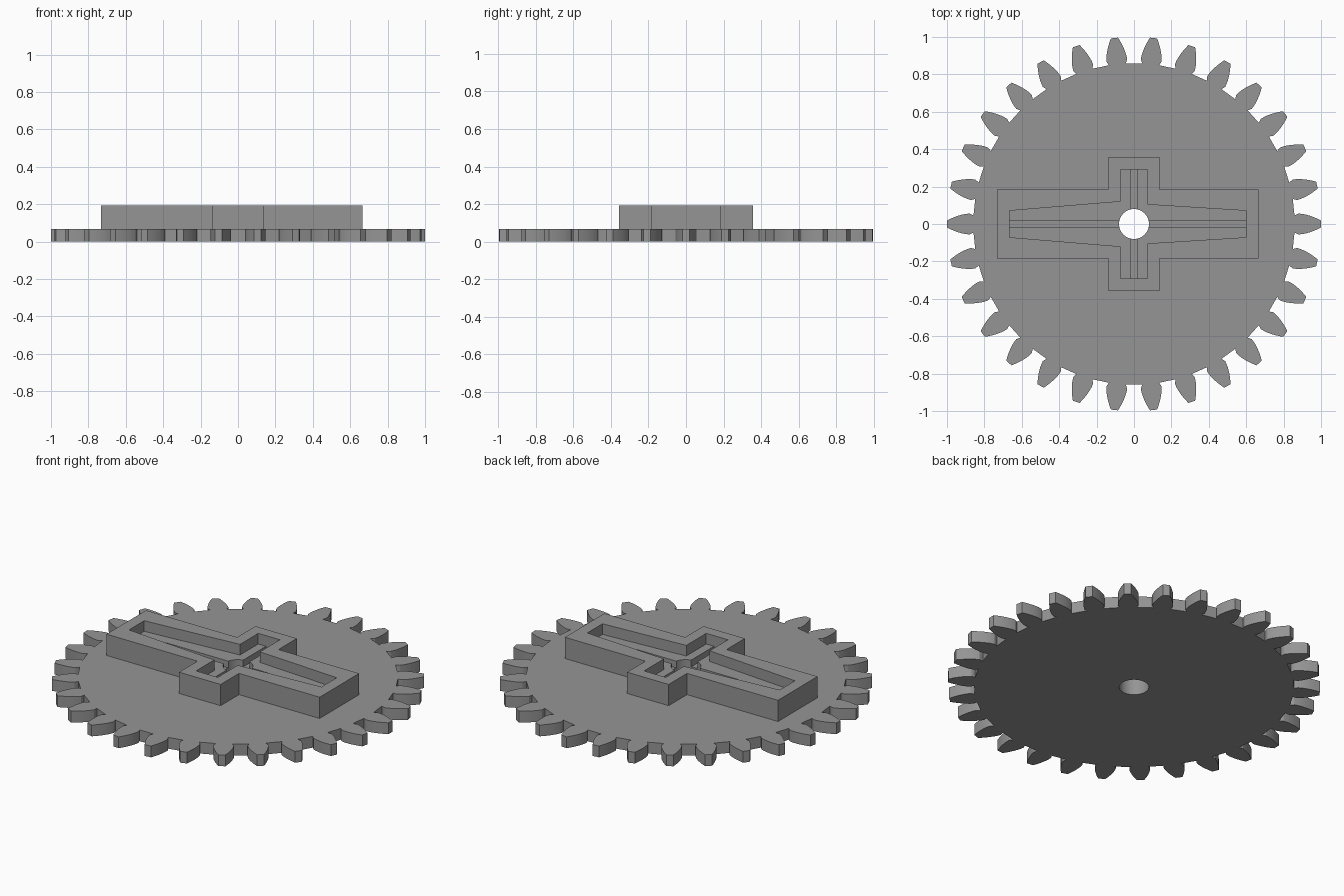
import bpy, bmesh, math

if "Cube" in bpy.data.objects:
    bpy.data.objects.remove(bpy.data.objects["Cube"])

TEETH, MODULE = 30, 0.0625
PLATE_Z, FLOOR_Z, SLOT_Z, TOP_Z = 0.067, 0.13, 0.09, 0.193

grey = bpy.data.materials.new("grey_plastic")
grey.diffuse_color = (0.3, 0.3, 0.3, 1)
grey.use_nodes = True
grey.node_tree.nodes["Principled BSDF"].inputs["Base Color"].default_value = grey.diffuse_color


def prism(name, outline, z0, z1):
    """Extrude a counter-clockwise outline from z0 to z1."""
    bm = bmesh.new()
    face = bm.faces.new([bm.verts.new((x, y, z0)) for x, y in outline])
    up = bmesh.ops.extrude_face_region(bm, geom=[face])["geom"]
    bmesh.ops.translate(bm, vec=(0, 0, z1 - z0),
                        verts=[v for v in up if isinstance(v, bmesh.types.BMVert)])
    bmesh.ops.recalc_face_normals(bm, faces=bm.faces)
    mesh = bpy.data.meshes.new(name)
    bm.to_mesh(mesh)
    bm.free()
    mesh.materials.append(grey)
    ob = bpy.data.objects.new(name, mesh)
    bpy.context.collection.objects.link(ob)
    return ob


def combine(target, other, operation):
    """Apply a boolean and remove the helper."""
    bpy.context.view_layer.objects.active = target
    mod = target.modifiers.new(operation, 'BOOLEAN')
    mod.operation, mod.object, mod.solver = operation, other, 'EXACT'
    bpy.ops.object.modifier_apply(modifier=mod.name)
    bpy.data.objects.remove(other)


def rect(x0, x1, y):
    return [(x0, -y), (x1, -y), (x1, y), (x0, y)]


def mirrored(half):
    """Close a right-to-left upper outline with its reflection in y."""
    return half + [(x, -y) for x, y in reversed(half)]


# toothed wheel: involute flanks with relieved roots
pitch_r = MODULE * TEETH / 2
base_r = pitch_r * math.cos(math.radians(20))
root_r = pitch_r - 1.25 * MODULE


def involute(a):
    return math.tan(a) - a


def half_angle(r):
    return (math.pi / (2 * TEETH) - 0.004 + involute(math.radians(20))
            - involute(math.acos(min(1, base_r / r))))


flank = [(root_r, 0.052), (0.866, 0.056)]
for i in range(7):
    r = base_r + (1 - base_r) * i / 6
    flank.append((r, half_angle(r)))
tooth = [(r, -a) for r, a in flank] + [(r, a) for r, a in reversed(flank)]
outline = []
for t in range(TEETH):
    mid = 2 * math.pi * t / TEETH
    outline += [(r * math.cos(mid + a), r * math.sin(mid + a)) for r, a in tooth]
gear = prism("gear_wheel", outline, 0, PLATE_Z)

# raised cross-shaped mount
mount = mirrored([(0.665, 0.185), (0.136, 0.185), (0.136, 0.357),
                  (-0.136, 0.357), (-0.136, 0.185), (-0.733, 0.185)])
combine(gear, prism("mount", mount, PLATE_Z - 0.03, TOP_Z), 'UNION')

# tapered cross pocket
pocket = mirrored([(0.598, 0.071), (0.071, 0.104), (0.071, 0.291),
                   (-0.071, 0.291), (-0.071, 0.12), (-0.665, 0.071)])
combine(gear, prism("pocket_cutter", pocket, FLOOR_Z, 0.3), 'DIFFERENCE')

# narrow crossing slots in the pocket floor
slots = mirrored([(0.598, 0.02), (0.02, 0.02), (0.02, 0.291),
                  (-0.02, 0.291), (-0.02, 0.02), (-0.665, 0.02)])
combine(gear, prism("slot_cutter", slots, SLOT_Z, FLOOR_Z + 0.03), 'DIFFERENCE')

# centre hole
circle = [(0.08 * math.cos(i * math.pi / 24), 0.08 * math.sin(i * math.pi / 24))
          for i in range(48)]
combine(gear, prism("hole_cutter", circle, -0.1, 0.4), 'DIFFERENCE')

bpy.context.view_layer.objects.active = gear
gear.select_set(True)
bpy.ops.object.shade_smooth_by_angle(angle=math.radians(20))
